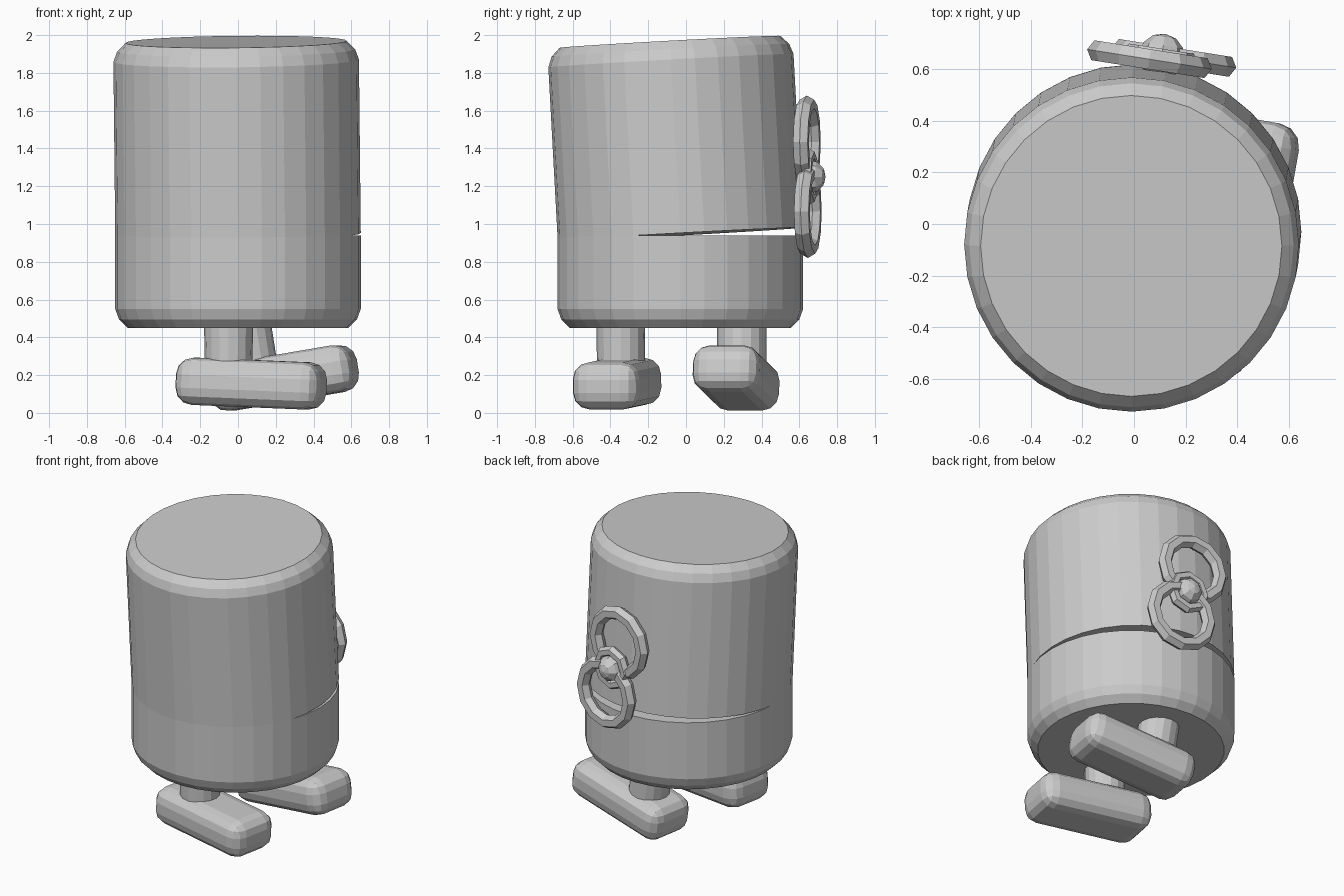
import bpy, bmesh, math
from mathutils import Vector, Matrix, Euler

cube = bpy.data.objects.get("Cube")
if cube:
    bpy.data.objects.remove(cube)

gray = bpy.data.materials.new("plain gray")
gray.use_nodes = True
gray.diffuse_color = (0.6, 0.6, 0.6, 1)
gray.node_tree.nodes["Principled BSDF"].inputs["Base Color"].default_value = (0.6, 0.6, 0.6, 1)


def finish(name, bm, loc=(0, 0, 0), rot=(0, 0, 0)):
    """Turn a bmesh into a flat shaded gray object."""
    bmesh.ops.recalc_face_normals(bm, faces=bm.faces)
    mesh = bpy.data.meshes.new(name)
    bm.to_mesh(mesh)
    bm.free()
    mesh.materials.append(gray)
    obj = bpy.data.objects.new(name, mesh)
    bpy.context.collection.objects.link(obj)
    obj.location = loc
    obj.rotation_euler = [math.radians(a) for a in rot]
    return obj


def lathe(name, profile, sides, loc, rot=(0, 0, 0)):
    """Capped solid turned from (radius, height) points."""
    bm = bmesh.new()
    rings = [[bm.verts.new((r * math.cos(math.tau * i / sides),
                            r * math.sin(math.tau * i / sides), z))
              for i in range(sides)] for r, z in profile]
    for low, high in zip(rings, rings[1:]):
        for i in range(sides):
            j = (i + 1) % sides
            bm.faces.new((low[i], low[j], high[j], high[i]))
    bm.faces.new(rings[0])
    bm.faces.new(rings[-1])
    return finish(name, bm, loc, rot)


def torus(name, major, minor, loc, rot, around=12, tube=6):
    bm = bmesh.new()
    grid = []
    for i in range(around):
        a = math.tau * i / around
        grid.append([])
        for k in range(tube):
            b = math.tau * k / tube
            r = major + minor * math.cos(b)
            grid[i].append(bm.verts.new((r * math.cos(a), r * math.sin(a), minor * math.sin(b))))
    for i in range(around):
        for k in range(tube):
            n, m = (i + 1) % around, (k + 1) % tube
            bm.faces.new((grid[i][k], grid[n][k], grid[n][m], grid[i][m]))
    return finish(name, bm, loc, rot)


def foot(name, loc, rot):
    """Long rounded block."""
    bm = bmesh.new()
    bmesh.ops.create_cube(bm, size=1)
    bmesh.ops.scale(bm, vec=(0.78, 0.36, 0.25), verts=bm.verts)
    bmesh.ops.bevel(bm, geom=bm.edges[:], offset=0.09, segments=3, profile=0.5, affect='EDGES')
    return finish(name, bm, loc, rot)


# Lower body and tilted upper body with softened rims
R = 0.65
rim = [(R - 0.065, 0), (R - 0.02, 0.045), (R, 0.1)]
lathe("lower_body", rim + [(R, 0.49)], 32, (0, -0.03, 0.45))
lathe("upper_body", [(R, 0)] + [(r, 1.02 - z) for r, z in reversed(rim)], 32,
      (0, -0.03, 0.946), (3.1, -0.6, 0))

# Legs
lathe("front_leg", [(0.125, 0), (0.13, 0.35)], 16, (-0.05, -0.345, 0.15))
lathe("back_leg", [(0.13, 0), (0.13, 0.32)], 16, (0.09, 0.295, 0.18), (0, -9, 0))

# Feet
foot("front_foot", (0.07, -0.365, 0.155), (0, 2.3, -11))
foot("back_foot", (0.24, 0.265, 0.185), (0, -9.5, -10))

# Bow on the back: two loops, a small collar and a round knot
face = (90, 0, -9)
torus("upper_loop", 0.2, 0.045, (0.06, 0.64, 1.435), face)
torus("lower_loop", 0.2, 0.045, (0.155, 0.645, 1.065), face)
torus("knot_collar", 0.115, 0.035, (0.107, 0.65, 1.25), face, 8)
bm = bmesh.new()
bmesh.ops.create_uvsphere(bm, u_segments=8, v_segments=6, radius=0.09)
finish("knot", bm, (0.107, 0.65, 1.25), face)
